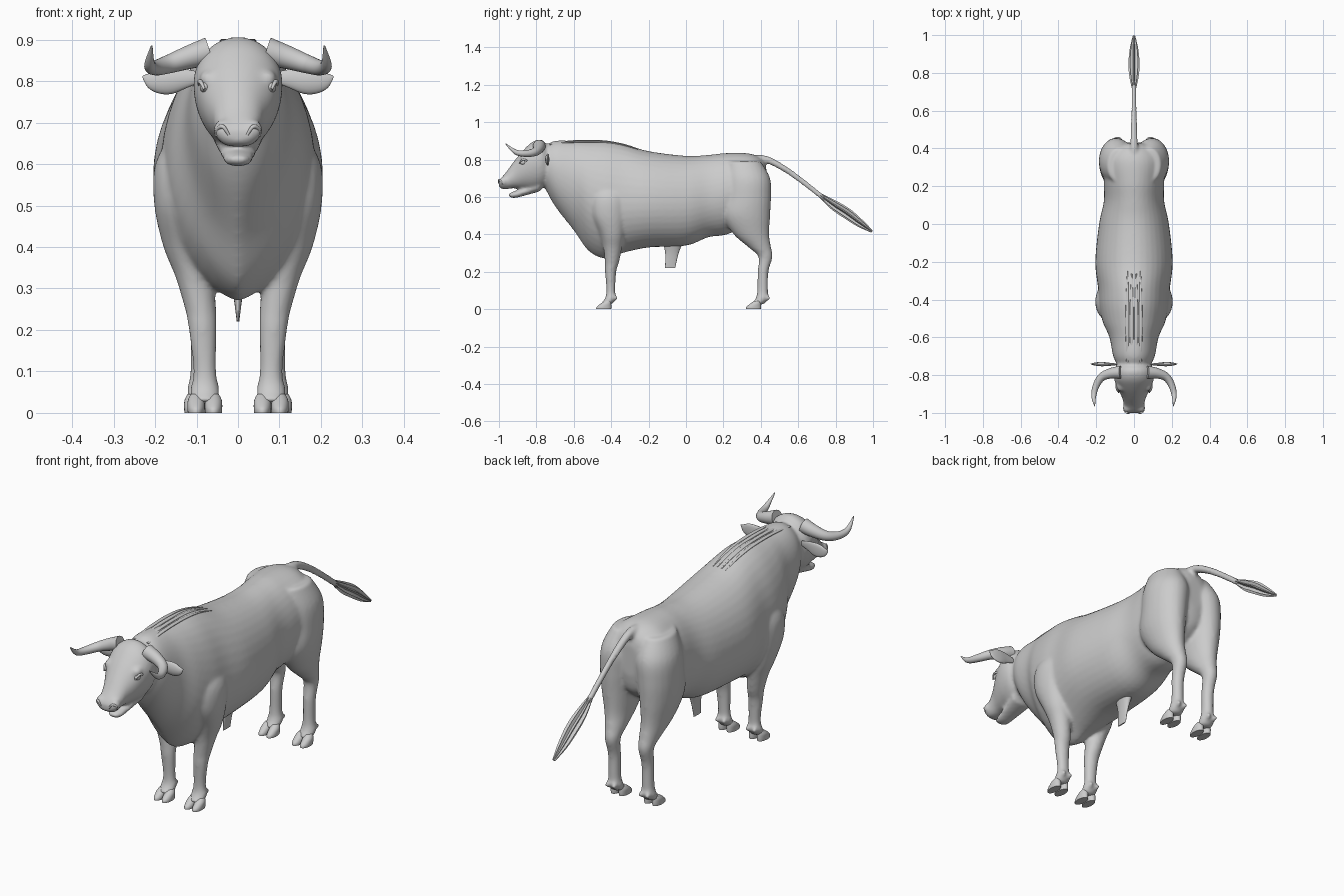
import bpy, bmesh, math
from mathutils import Vector

cube = bpy.data.objects.get("Cube")
if cube:
    bpy.data.objects.remove(cube, do_unlink=True)

hide = bpy.data.materials.new("plain grey")
hide.use_nodes = True
GREY = (0.6, 0.6, 0.6, 1)
hide.diffuse_color = GREY
hide.node_tree.nodes["Principled BSDF"].inputs["Base Color"].default_value = GREY


def spline(rows, steps=5):
    """Catmull-Rom interpolation of equally long tuples."""
    result = []
    last = len(rows) - 1
    for i in range(last):
        before, start, end, after = (rows[max(i - 1, 0)], rows[i],
                                     rows[i + 1], rows[min(i + 2, last)])
        for s in range(steps):
            t = s / steps
            result.append([b + t * ((c - a) + t * ((2*a - 5*b + 4*c - d) + t * (3*b - a - 3*c + d))) / 2
                           if steps else b
                           for a, b, c, d in zip(before, start, end, after)])
    result.append(list(rows[last]))
    return result


def angles(count):
    return [math.tau * i / count for i in range(count)]


def loft(bm, rings):
    """Skin closed rings of points and cap both ends."""
    loops = [[bm.verts.new(p) for p in ring] for ring in rings]
    for one, two in zip(loops, loops[1:]):
        for i in range(len(one)):
            j = (i + 1) % len(one)
            bm.faces.new((one[i], one[j], two[j], two[i]))
    bm.faces.new(loops[0][::-1])
    bm.faces.new(loops[-1])


def trunk_ring(y, top, bottom, width, middle, pinch):
    """Upright section whose lower half can be pinched into a keel."""
    ring = []
    for a in angles(40):
        c, s = math.cos(a), math.sin(a)
        power = 1 if s > 0 else pinch
        height = (top - middle) if s > 0 else (middle - bottom)
        ring.append((math.copysign(width * abs(c) ** power, c), y, middle + s * height))
    return ring


def limb_ring(z, x, y, rx, ry):
    """Level oval section."""
    return [(x + rx * math.cos(a), y + ry * math.sin(a), z) for a in angles(24)]


def tube_rings(path, flat=1.0, ribs=0.0, count=20):
    """Sections along a path of x, y, z, radius; ribs fold the surface."""
    rings = []
    for i, (x, y, z, r) in enumerate(path):
        after, before = path[min(i + 1, len(path) - 1)], path[max(i - 1, 0)]
        tangent = (Vector(after[:3]) - Vector(before[:3])).normalized()
        side = tangent.cross(Vector((0, 0, 1))).normalized()
        up = side.cross(tangent)
        ring = []
        for k, a in enumerate(angles(count)):
            rad = r * (1 - ribs * (k % 2))
            ring.append(Vector((x, y, z)) + side * rad * math.cos(a) + up * rad * flat * math.sin(a))
        rings.append(ring)
    return rings


def mirrored(rings, side):
    return [[(p[0] * side, p[1], p[2]) for p in ring] for ring in rings]


def finish(name, bm, sharp=60):
    bmesh.ops.recalc_face_normals(bm, faces=bm.faces)
    mesh = bpy.data.meshes.new(name)
    bm.to_mesh(mesh)
    bm.free()
    obj = bpy.data.objects.new(name, mesh)
    bpy.context.collection.objects.link(obj)
    mesh.materials.append(hide)
    bpy.ops.object.select_all(action='DESELECT')
    obj.select_set(True)
    bpy.context.view_layer.objects.active = obj
    bpy.ops.object.shade_smooth_by_angle(angle=math.radians(sharp))
    return obj


def part(name, rings, sharp=60):
    bm = bmesh.new()
    loft(bm, rings)
    return finish(name, bm, sharp)


def ball(bm, centre, size):
    made = bmesh.ops.create_uvsphere(bm, u_segments=20, v_segments=12, radius=1)["verts"]
    bmesh.ops.scale(bm, vec=size, verts=made)
    bmesh.ops.translate(bm, vec=centre, verts=made)


# Trunk and neck: y, top, bottom, half width, widest height, keel pinch
TRUNK = [(-.76, .87, .66, .08, .77, 1), (-.7, .9, .55, .11, .74, 1.2),
         (-.6, .9, .42, .13, .69, 1.4), (-.52, .9, .31, .165, .62, 1.5),
         (-.43, .9, .27, .185, .58, 1.4), (-.34, .885, .3, .19, .57, 1.2),
         (-.2, .845, .33, .205, .57, 1), (0, .82, .34, .185, .57, 1),
         (.12, .825, .385, .16, .59, 1), (.22, .835, .4, .16, .62, 1),
         (.34, .832, .46, .16, .67, 1), (.41, .8, .52, .1, .68, 1),
         (.43, .75, .6, .05, .68, 1)]
# Head and lower jaw
HEAD = [(-.73, .86, .68, .08, .77, 1), (-.77, .905, .645, .105, .79, 1),
        (-.82, .895, .635, .105, .79, 1), (-.87, .85, .64, .088, .76, 1),
        (-.92, .79, .647, .063, .72, .8), (-.96, .735, .642, .054, .685, .7),
        (-.985, .705, .643, .052, .675, .7), (-1, .685, .655, .036, .67, .8)]
JAW = [(-.78, .69, .63, .06, .66, 1), (-.86, .65, .608, .045, .63, 1),
       (-.92, .63, .594, .034, .612, .8), (-.95, .618, .605, .02, .612, .8)]
# Legs: z, x, y, radius across, radius along
FORE = [(.68, .105, -.41, .05, .08), (.6, .13, -.41, .07, .1), (.5, .142, -.41, .06, .09),
        (.4, .124, -.395, .056, .065), (.33, .106, -.392, .046, .05),
        (.25, .09, -.396, .038, .038), (.2, .085, -.403, .034, .03),
        (.1, .08, -.402, .028, .024), (.055, .08, -.405, .036, .03), (.025, .08, -.43, .032, .033)]
HIND = [(.79, .08, .31, .06, .09), (.7, .09, .33, .09, .12), (.6, .098, .33, .088, .125),
        (.5, .1, .322, .08, .128), (.4, .096, .35, .06, .095), (.33, .09, .395, .044, .06),
        (.28, .088, .425, .033, .038), (.2, .088, .412, .028, .029),
        (.1, .088, .41, .027, .029), (.055, .088, .405, .035, .034), (.025, .088, .38, .031, .034)]

# Tail: root to tuft
TAIL = [(0, .36, .8, .025), (0, .43, .8, .02), (0, .52, .755, .017),
        (0, .62, .685, .015), (0, .76, .575, .014)]

# Skin: overlapping lofts fused into one smooth surface
skin = bmesh.new()
for rows in (TRUNK, HEAD, JAW):
    loft(skin, [trunk_ring(*row) for row in spline(rows)])
for side in (1, -1):
    for rows in (FORE, HIND):
        loft(skin, mirrored([limb_ring(*row) for row in spline(rows)], side))
    ball(skin, (side * .072, -.855, .805), (.022, .032, .022))   # brow
    ball(skin, (side * .036, -.975, .682), (.024, .026, .026))   # nostril flare
    for y, x in ((-.378, .08), (.438, .088)):                    # dewclaws
        for offset in (-.018, .018):
            ball(skin, (side * (x + offset), y, .06), (.011, .014, .014))
loft(skin, tube_rings(spline(TAIL)))
body = finish("body", skin)
remesh = body.modifiers.new("fuse", 'REMESH')
remesh.mode = 'VOXEL'
remesh.voxel_size = .008
remesh.use_smooth_shade = True
soften = body.modifiers.new("soften", 'SMOOTH')
soften.factor = .5
soften.iterations = 8

# Paired parts
HORN = [(.07, -.785, .872, .034), (.12, -.79, .857, .028), (.17, -.81, .84, .022),
        (.2, -.855, .832, .018), (.213, -.91, .84, .013), (.208, -.965, .885, .002)]
EAR = [(.09, -.745, .81, .012), (.13, -.745, .806, .024), (.17, -.742, .8, .032),
       (.205, -.74, .802, .024), (.23, -.738, .812, .002)]
CLAW = [(0, 0, 0, .02, .04), (.012, 0, .002, .021, .039),
        (.03, 0, .012, .02, .028), (.045, 0, .022, .013, .016)]
for side, label in ((1, "left"), (-1, "right")):
    part(label + "_horn", mirrored(tube_rings(spline(HORN)), side))
    ear = part(label + "_ear", mirrored(tube_rings(spline(EAR)), side))
    for v in ear.data.vertices:          # thin leaf with a hollow front
        v.co.y = -.742 + (v.co.y + .742) * .35 + 3 * (v.co.z - .8) ** 2
    for end, x, y in (("front", .08, -.44), ("hind", .088, .36)):
        for which, offset in (("inner", -.021), ("outer", .021)):
            rings = [limb_ring(z, x + offset, y + dy, rx, ry)
                     for z, dx, dy, rx, ry in spline(CLAW)]
            part(f"{label}_{end}_{which}_hoof", mirrored(rings, side))
    eye = bmesh.new()
    ball(eye, (side * .08, -.87, .785), (.012, .017, .013))
    finish(label + "_eye", eye)
    # Eyelids and nostril rims as fine rolls
    lid = [(.081, -.892, .78, .003), (.09, -.875, .798, .005),
           (.093, -.855, .796, .005), (.09, -.84, .783, .003)]
    part(label + "_eyelid", mirrored(tube_rings(spline(lid)), side))
    rim = [(.022, -1, .67, .003), (.036, -1, .69, .005),
           (.05, -.988, .684, .005), (.052, -.982, .667, .003)]
    part(label + "_nostril_rim", mirrored(tube_rings(spline(rim)), side))

# Ribbed tail tuft
TUFT = [(0, .72, .607, .012), (0, .79, .557, .026), (0, .86, .512, .029),
        (0, .93, .46, .022), (0, .995, .415, .007)]
part("tail_tuft", tube_rings(spline(TUFT), flat=1.0, ribs=.45, count=16), sharp=25)

# Belly sheath: a thin hanging wedge
SHEATH = [(.36, 0, -.07, .03, .055), (.3, 0, -.075, .014, .036), (.22, 0, -.085, .003, .027)]
part("belly_sheath", [limb_ring(*row) for row in spline(SHEATH)])

# Mane strands lying along the crest
for number, x in enumerate((-.035, -.012, .012, .035)):
    drop = abs(x) * .15
    strand = [(x, -.73, .885 - drop, .006), (x, -.6, .9 - drop, .009), (x, -.45, .9 - drop, .009),
              (x, -.34, .884 - drop, .006), (x, -.25, .858 - drop, .002)]
    part(f"mane_strand_{number + 1}", tube_rings(spline(strand), flat=.6))
